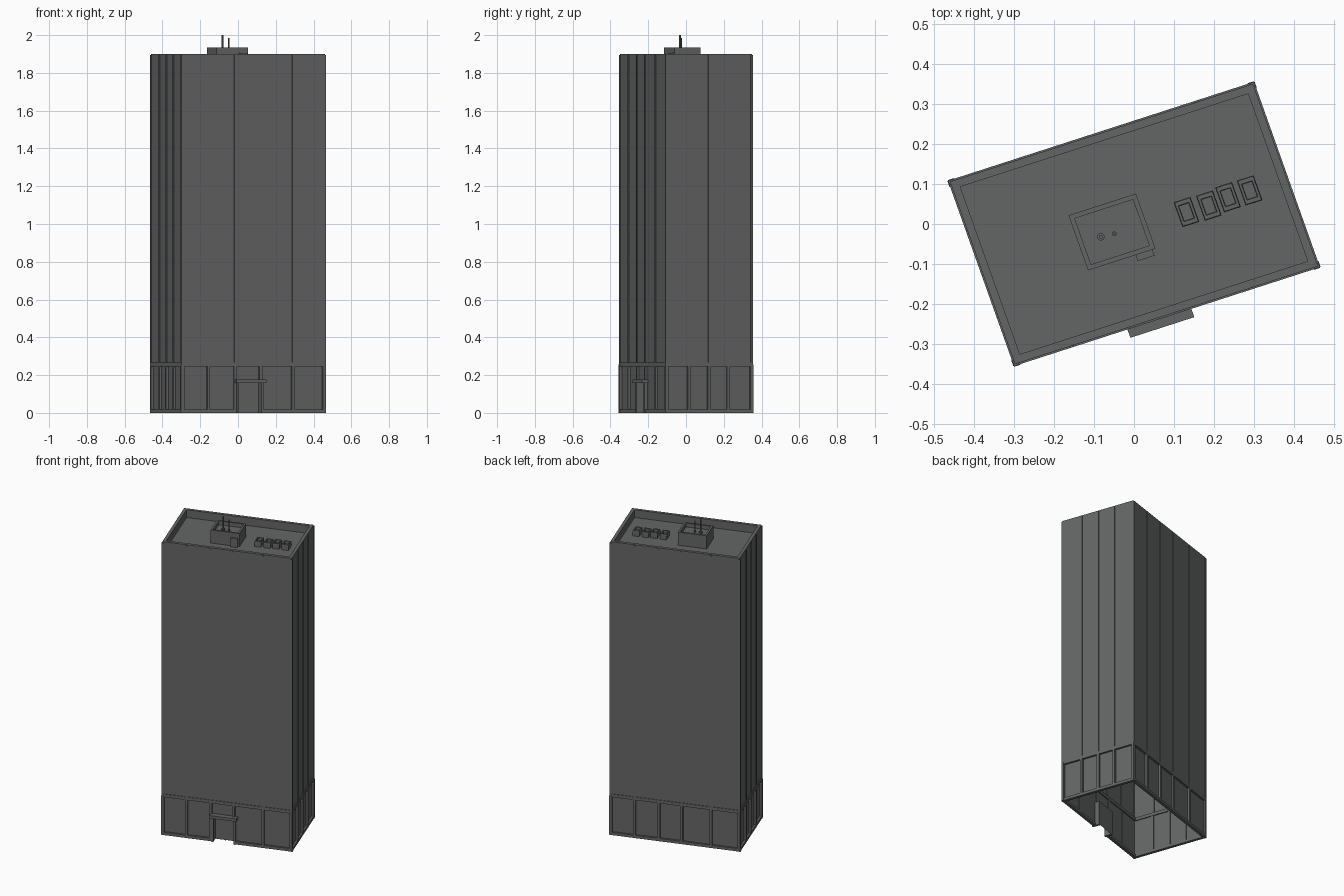
import bpy, bmesh, math
from mathutils import Vector

if "Cube" in bpy.data.objects:
    bpy.data.objects.remove(bpy.data.objects["Cube"])

# Slightly skewed ground plan: a runs along the long side, b along the short side
U = Vector((math.cos(math.radians(17.9)), math.sin(math.radians(17.9)), 0))
V = Vector((-math.sin(math.radians(19.6)), math.cos(math.radians(19.6)), 0))
A, B = 0.402, 0.246
TOP, ROOF, BAND = 1.90, 1.85, 0.255

mat = bpy.data.materials.new("dark_grey")
mat.diffuse_color = (0.127, 0.13, 0.13, 1)
mat.use_nodes = True
mat.node_tree.nodes["Principled BSDF"].inputs["Base Color"].default_value = mat.diffuse_color


def P(a, b, z):
    return U * a + V * b + Vector((0, 0, z))


def local(x, y):
    """World x, y to plan coordinates a, b."""
    det = U.x * V.y - U.y * V.x
    return (x * V.y - y * V.x) / det, (U.x * y - U.y * x) / det


def finish(name, bm, recalc=True):
    if recalc:
        bmesh.ops.recalc_face_normals(bm, faces=bm.faces)
    me = bpy.data.meshes.new(name)
    bm.to_mesh(me)
    bm.free()
    me.materials.append(mat)
    ob = bpy.data.objects.new(name, me)
    bpy.context.collection.objects.link(ob)
    return ob


def quad(bm, *pts):
    return bm.faces.new([bm.verts.new(P(*p)) for p in pts])


def box(bm, a0, a1, b0, b1, z0, z1):
    vs = [bm.verts.new(P(a, b, z)) for z in (z0, z1)
          for a, b in ((a0, b0), (a1, b0), (a1, b1), (a0, b1))]
    for f in ((3, 2, 1, 0), (4, 5, 6, 7), (0, 1, 5, 4), (1, 2, 6, 5), (2, 3, 7, 6), (3, 0, 4, 7)):
        bm.faces.new([vs[i] for i in f])


def loft(bm, ca, cb, levels, cap=True):
    """Stack of rectangles (half a, half b, z) joined into walls."""
    prev = None
    for ha, hb, z in levels:
        ring = [bm.verts.new(P(ca + s * ha, cb + t * hb, z))
                for s, t in ((-1, -1), (1, -1), (1, 1), (-1, 1))]
        if prev:
            for i in range(4):
                j = (i + 1) % 4
                bm.faces.new((prev[i], prev[j], ring[j], ring[i]))
        prev = ring
    if cap:
        bm.faces.new(prev)


# Tower shell with a parapet around a sunken roof, open underneath
bm = bmesh.new()
loft(bm, 0, 0, [(A - i, B - i, z) for i, z in
     ((.012, BAND), (.004, BAND), (.004, TOP), (.024, TOP), (.024, ROOF))])
finish("tower_shell", bm, False)

# Recessed base walls with a doorway in the front
DA0, DA1, DZ, DD = -0.088, 0.048, 0.158, 0.03
ia, ib = A - .012, B - .012
bm = bmesh.new()
quad(bm, (ia, -ib, 0), (ia, ib, 0), (ia, ib, BAND), (ia, -ib, BAND))
quad(bm, (ia, ib, 0), (-ia, ib, 0), (-ia, ib, BAND), (ia, ib, BAND))
quad(bm, (-ia, ib, 0), (-ia, -ib, 0), (-ia, -ib, BAND), (-ia, ib, BAND))
for a0, a1, z0 in ((-ia, DA0, 0), (DA0, DA1, DZ), (DA1, ia, 0)):
    quad(bm, (a0, -ib, z0), (a1, -ib, z0), (a1, -ib, BAND), (a0, -ib, BAND))
q = -ib + DD
quad(bm, (DA0, q, 0), (DA1, q, 0), (DA1, q, DZ), (DA0, q, DZ))
quad(bm, (DA0, -ib, 0), (DA0, q, 0), (DA0, q, DZ), (DA0, -ib, DZ))
quad(bm, (DA1, q, 0), (DA1, -ib, 0), (DA1, -ib, DZ), (DA1, q, DZ))
quad(bm, (DA0, q, DZ), (DA1, q, DZ), (DA1, -ib, DZ), (DA0, -ib, DZ))
finish("base_walls", bm, False)

# Vertical ribs above the band and wider columns below it
LONG = (0.008, 0.19, 0.375, 0.55, 0.775, 0.992)
SHORT = (0.013, 0.27, 0.5, 0.72, 0.987)
ribs, cols = bmesh.new(), bmesh.new()
for target, w, z0, z1, inset in ((ribs, .006, .265, TOP - .006, .007), (cols, .008, 0, BAND, .016)):
    for s in (-1, 1):
        for f in LONG:
            a = -s * (-A + 2 * A * f)
            if target is cols and s < 0 and DA0 < a < DA1:
                z = DZ
            else:
                z = z0
            b0, b1 = sorted((s * B, s * (B - inset)))
            box(target, a - w, a + w, b0, b1, z, z1)
        for f in SHORT:
            b = -B + 2 * B * f
            a0, a1 = sorted((s * A, s * (A - inset)))
            box(target, a0, a1, b - w, b + w, z0, z1)
finish("facade_ribs", ribs)
finish("base_columns", cols)

# Band above the base and sill at the ground
bm = bmesh.new()
for z0, z1, cut in ((.246, .266, False), (0, .018, True)):
    for s in (-1, 1):
        b0, b1 = sorted((s * B, s * (B - .018)))
        spans = ((-A, DA0), (DA1, A)) if cut and s < 0 else ((-A, A),)
        for a0, a1 in spans:
            box(bm, a0, a1, b0, b1, z0, z1)
        a0, a1 = sorted((s * A, s * (A - .018)))
        box(bm, a0, a1, -B + .018, B - .018, z0, z1)
finish("band_and_sill", bm)

# Entrance: jambs, centre post and canopy
bm = bmesh.new()
for a in (DA0, DA1):
    box(bm, a - .006, a + .006, -B - .006, q, 0, DZ)
box(bm, -.023, -.017, q - .005, q, 0, DZ)
finish("door_frame", bm)
bm = bmesh.new()
box(bm, -.104, .064, -B - .022, -ib, DZ, .176)
finish("entrance_canopy", bm)

# Roof penthouse with its own low parapet, and a small vent box on it
pa, pb = local(-0.055, -0.02)
ha, hb, pz = .0885, .073, 1.935
bm = bmesh.new()
loft(bm, pa, pb, [(ha, hb, ROOF), (ha, hb, pz), (ha - .012, hb - .012, pz),
                  (ha - .012, hb - .012, pz - .025)])
finish("penthouse", bm, False)
bm = bmesh.new()
box(bm, pa + ha - .052, pa + ha - .008, pb - hb - .016, pb - hb, ROOF, 1.905)
finish("penthouse_vent", bm)

# Cooling units with a sunken opening
bm = bmesh.new()
for x, y in ((.131, .03), (.187, .046), (.235, .067), (.289, .084)):
    a, b = local(x, y)
    z = 1.883
    loft(bm, a, b, [(.020, .033, ROOF), (.022, .033, z - .006), (.020, .031, z),
                    (.014, .021, z), (.013, .020, z - .015)])
finish("cooling_units", bm, False)

# Antennas
for i, (x, y, r, top) in enumerate(((-.083, -.032, .005, 2.0), (-.049, -.024, .003, 1.985))):
    for rad, z1, part in ((r, top, "antenna"), (r * 2, 1.922, "antenna_foot")):
        z0 = pz - .026
        bpy.ops.mesh.primitive_cylinder_add(vertices=8, radius=rad, depth=z1 - z0,
                                            location=(x, y, (z0 + z1) / 2))
        ob = bpy.context.object
        ob.name = f"{part}_{i + 1}"
        ob.data.materials.append(mat)
